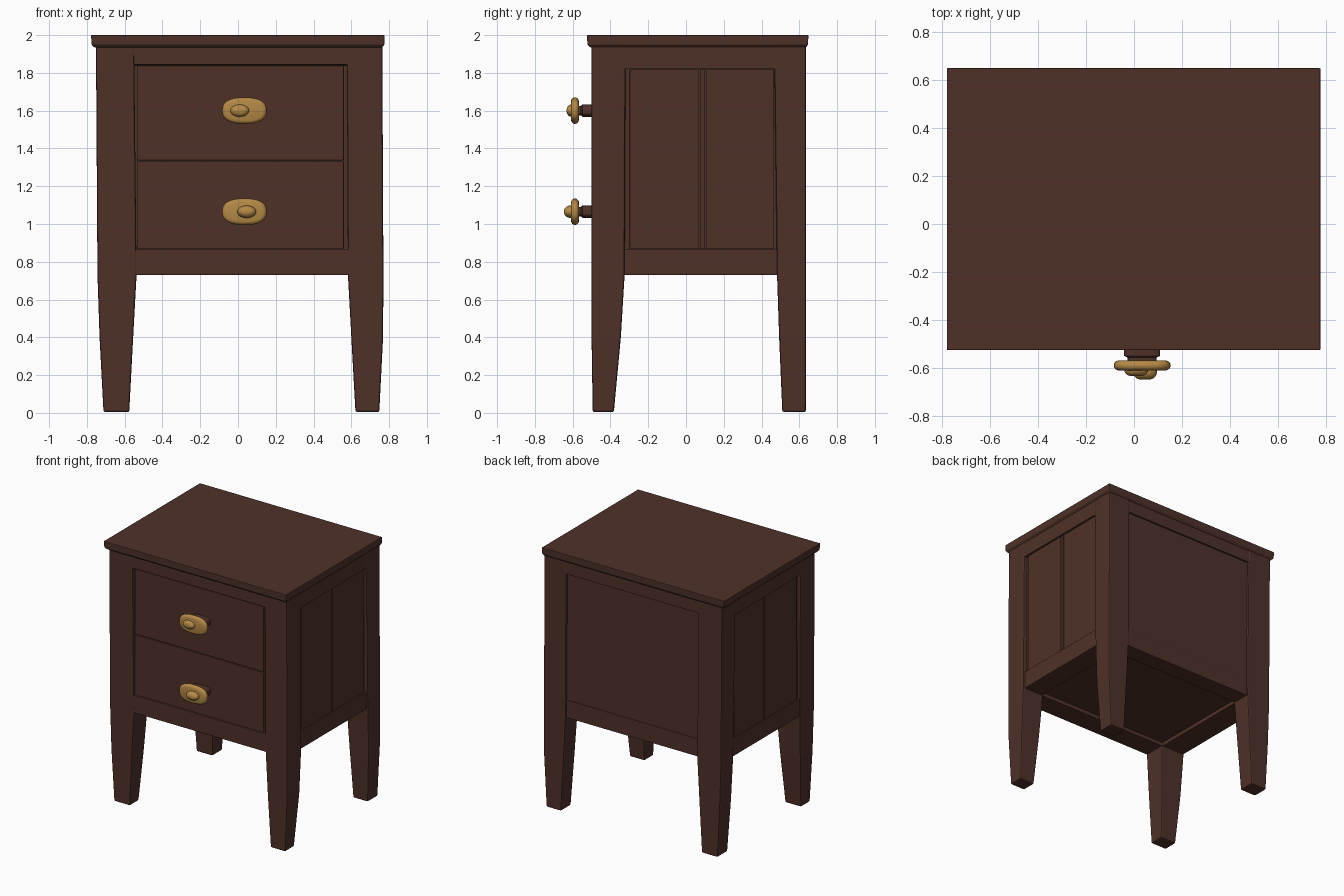
import bpy, bmesh, math

if "Cube" in bpy.data.objects:
    bpy.data.objects.remove(bpy.data.objects["Cube"])


def material(name, rgb):
    m = bpy.data.materials.new(name)
    m.diffuse_color = (*rgb, 1)
    m.use_nodes = True
    m.node_tree.nodes["Principled BSDF"].inputs["Base Color"].default_value = m.diffuse_color
    return m


WOOD = material("dark_wood", (0.078, 0.031, 0.022))
BRASS = material("brass", (0.46, 0.25, 0.06))


def finish(name, bm, mat, bevel=0.0, segments=2, smooth=False):
    bmesh.ops.recalc_face_normals(bm, faces=bm.faces)
    me = bpy.data.meshes.new(name)
    bm.to_mesh(me)
    bm.free()
    me.materials.append(mat)
    ob = bpy.data.objects.new(name, me)
    bpy.context.collection.objects.link(ob)
    if smooth:
        for p in me.polygons:
            p.use_smooth = True
    if bevel:
        mod = ob.modifiers.new("bevel", 'BEVEL')
        mod.width, mod.segments = bevel, segments
    return ob


def loft(name, rings, mat, **kw):
    """Skin a list of equally long vertex rings and cap both ends."""
    bm = bmesh.new()
    vs = [[bm.verts.new(p) for p in r] for r in rings]
    n = len(rings[0])
    for a, b in zip(vs, vs[1:]):
        for i in range(n):
            j = (i + 1) % n
            bm.faces.new((a[i], a[j], b[j], b[i]))
    bm.faces.new(vs[0])
    bm.faces.new(vs[-1])
    return finish(name, bm, mat, **kw)


def rect(x, y, z):
    return [(x[0], y[0], z), (x[1], y[0], z), (x[1], y[1], z), (x[0], y[1], z)]


def box(name, x, y, z, bevel=0.004):
    return loft(name, [rect(x, y, z[0]), rect(x, y, z[1])], WOOD, bevel=bevel)


# table top with a softened lower edge
loft("top_board", [rect((-0.762, 0.762), (-0.507, 0.635), 1.935),
                   rect((-0.775, 0.775), (-0.522, 0.646), 1.95),
                   rect((-0.778, 0.775), (-0.524, 0.648), 2.0)], WOOD, bevel=0.004)

# corner posts running down into tapered legs
heights = (0.004, 0.4, 0.73, 1.945)
xs = {"left": ((-0.712, -0.576), (-0.733, -0.555), (-0.744, -0.537), (-0.752, -0.55)),
      "right": ((0.622, 0.748), (0.6, 0.768), (0.582, 0.77), (0.576, 0.764))}
ys = {"front": ((-0.494, -0.382), (-0.5, -0.345), (-0.5, -0.325), (-0.5, -0.32)),
      "back": ((0.51, 0.634), (0.493, 0.636), (0.482, 0.636), (0.467, 0.636))}
for sx, tx in xs.items():
    for sy, ty in ys.items():
        loft(f"{sy}_{sx}_leg", [rect(a, b, h) for a, b, h in zip(tx, ty, heights)],
             WOOD, bevel=0.01)

# top rails, and deep bottom rails whose undersides frame the recessed base
box("front_upper_rail", (-0.56, 0.59), (-0.496, -0.44), (1.842, 1.945))
box("back_upper_rail", (-0.56, 0.59), (0.57, 0.632), (1.84, 1.945))
box("left_upper_rail", (-0.748, -0.69), (-0.34, 0.49), (1.82, 1.945))
box("right_upper_rail", (0.70, 0.762), (-0.34, 0.49), (1.82, 1.945))
low = (0.73, 0.866)
box("front_lower_rail", (-0.56, 0.60), (-0.497, -0.33), low)
box("back_lower_rail", (-0.56, 0.60), (0.49, 0.624), low)
box("left_lower_rail", (-0.738, -0.545), (-0.34, 0.5), low)
box("right_lower_rail", (0.59, 0.756), (-0.34, 0.5), low)

# carcass floor and recessed panels
box("floor_panel", (-0.60, 0.63), (-0.40, 0.55), (0.76, 0.86), 0)
box("back_panel", (-0.56, 0.59), (0.59, 0.619), (0.86, 1.86), 0)
for side, x, bx in (("left", (-0.734, -0.70), (-0.738, -0.70)),
                    ("right", (0.71, 0.75), (0.71, 0.754))):
    box(f"{side}_backing", (x[0] + 0.012, x[1] - 0.012), (-0.34, 0.48), (0.85, 1.84), 0)
    box(f"{side}_front_plank", x, (-0.298, 0.07), (0.867, 1.819))
    box(f"{side}_back_plank", x, (0.105, 0.464), (0.867, 1.819))
    box(f"{side}_batten", bx, (0.074, 0.101), (0.867, 1.82))

# drawers
box("upper_drawer", (-0.535, 0.56), (-0.490, 0.4), (1.337, 1.838), 0.003)
box("lower_drawer", (-0.535, 0.56), (-0.490, 0.4), (0.869, 1.331), 0.003)


# knobs: wooden stem, oval brass plate and raised boss
def oval(c, y, rx, rz, n=32, power=0.8):
    def f(v):
        return math.copysign(abs(v) ** power, v)
    return [(c[0] + rx * f(math.cos(t)), y, c[1] + rz * f(math.sin(t)))
            for t in (2 * math.pi * i / n for i in range(n))]


def pillow(name, c, y, rx, ry, rz, edge, power):
    """Rounded disc: flat in the middle with a half-round edge of width edge."""
    rings = []
    for k in range(9):
        a = math.pi * (k + 0.5) / 9
        inset = edge * (1 - math.sin(a))
        rings.append(oval(c, y + ry * math.cos(a), rx - inset, rz - inset, power=power))
    loft(name, rings, BRASS, smooth=True)


for part, z, dx, front in (("upper", 1.6, -0.025, -0.632), ("lower", 1.065, 0.012, -0.646)):
    c = (0.034, z)
    loft(f"{part}_knob_stem",
         [oval(c, y, rx, rz, power=0.6) for y, rx, rz in
          ((-0.48, 0.075, 0.033), (-0.548, 0.075, 0.033),
           (-0.555, 0.06, 0.026), (-0.58, 0.06, 0.026))], WOOD)
    pillow(f"{part}_knob_plate", c, -0.588, 0.118, 0.021, 0.07, 0.022, 0.8)
    pillow(f"{part}_knob_boss", (c[0] + dx, z), (front - 0.58) / 2,
           0.05, (-front - 0.58) / 2, 0.033, 0.03, 1.0)
